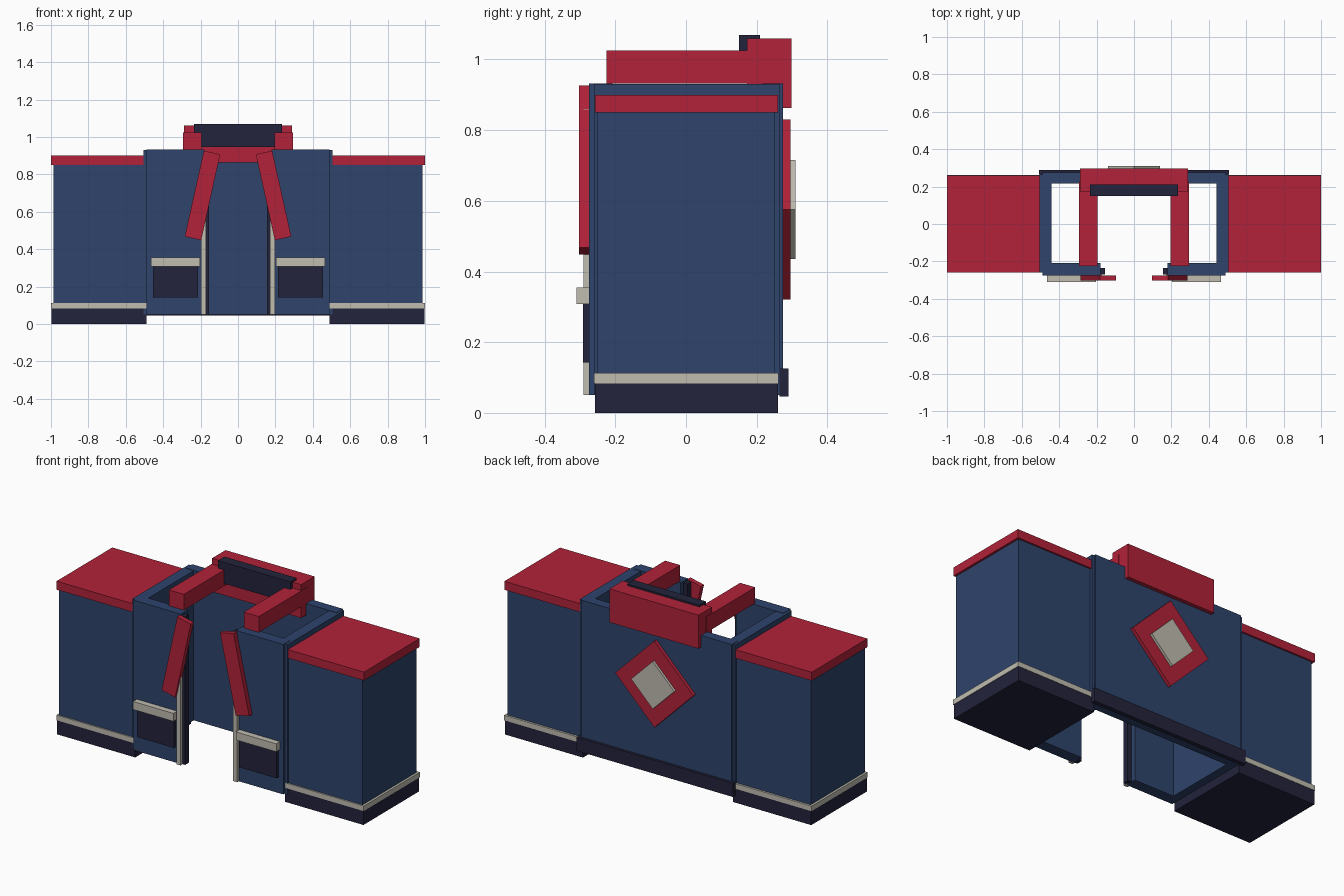
import bpy
from math import radians

if "Cube" in bpy.data.objects:
    bpy.data.objects.remove(bpy.data.objects["Cube"])


def srgb(r, g, b):
    def lin(c):
        c /= 255
        return c / 12.92 if c <= 0.04045 else ((c + 0.055) / 1.055) ** 2.4
    return (lin(r), lin(g), lin(b), 1)


def material(name, rgb):
    m = bpy.data.materials.new(name)
    m.diffuse_color = srgb(*rgb)
    m.use_nodes = True
    m.node_tree.nodes["Principled BSDF"].inputs["Base Color"].default_value = m.diffuse_color
    return m


BLUE = material("denim_blue", (46, 67, 108))
RED = material("crimson", (178, 34, 58))
DARK = material("dark_navy", (35, 35, 60))
CREAM = material("cream", (192, 188, 176))


def box(name, mat, x, y, z, tilt=0):
    """Box from (min, max) ranges, tilted in degrees about the y axis."""
    bpy.ops.mesh.primitive_cube_add(size=1)
    ob = bpy.context.object
    ob.name = name
    ob.location = [(a + b) / 2 for a, b in (x, y, z)]
    ob.scale = [b - a for a, b in (x, y, z)]
    ob.rotation_euler[1] = radians(tilt)
    ob.data.materials.append(mat)
    return ob


def pair(name, mat, x, y, z, tilt=0):
    """The same box on the right and mirrored on the left."""
    box("right_" + name, mat, x, y, z, tilt)
    box("left_" + name, mat, (-x[1], -x[0]), y, z, -tilt)


# Sleeves: arm, shoulder cap, stripe and cuff
pair("sleeve", BLUE, (0.495, 0.987), (-0.252, 0.25), (0.07, 0.86))
pair("shoulder_cap", RED, (0.488, 1.0), (-0.258, 0.26), (0.85, 0.9))
pair("cuff_stripe", CREAM, (0.488, 1.0), (-0.26, 0.262), (0.083, 0.113))
pair("cuff", DARK, (0.488, 0.997), (-0.258, 0.26), (0.0, 0.083))

# Body: open shell of back, side and front panels
box("back_panel", BLUE, (-0.49, 0.49), (0.217, 0.275), (0.05, 0.932))
pair("side_panel", BLUE, (0.44, 0.505), (-0.26, 0.265), (0.05, 0.93))
pair("front_panel", BLUE, (0.18, 0.488), (-0.275, -0.208), (0.05, 0.932))
box("back_hem", DARK, (-0.508, 0.508), (0.265, 0.29), (0.046, 0.126))

# Front opening: placket and zip strip
pair("placket", DARK, (0.155, 0.185), (-0.27, -0.235), (0.05, 0.92))
pair("zip_strip", CREAM, (0.171, 0.198), (-0.29, -0.265), (0.05, 0.86))

# Pockets
pair("pocket", DARK, (0.213, 0.455), (-0.291, -0.27), (0.142, 0.32))
pair("pocket_flap", CREAM, (0.203, 0.466), (-0.31, -0.27), (0.308, 0.355))

# Lapels and collar
pair("lapel", RED, (0.145, 0.235), (-0.303, -0.275), (0.452, 0.922), tilt=-12.5)
pair("side_collar", RED, (0.195, 0.293), (-0.225, 0.226), (0.932, 1.025))
box("back_collar", RED, (-0.29, 0.29), (0.173, 0.298), (0.863, 1.06))
box("collar_lining", DARK, (-0.235, 0.235), (0.15, 0.21), (0.945, 1.07))

# Diamond patch on the back
box("patch", RED, (-0.18, 0.18), (0.27, 0.295), (0.395, 0.755), tilt=45)
box("patch_center", CREAM, (-0.099, 0.099), (0.28, 0.31), (0.476, 0.674), tilt=45)
